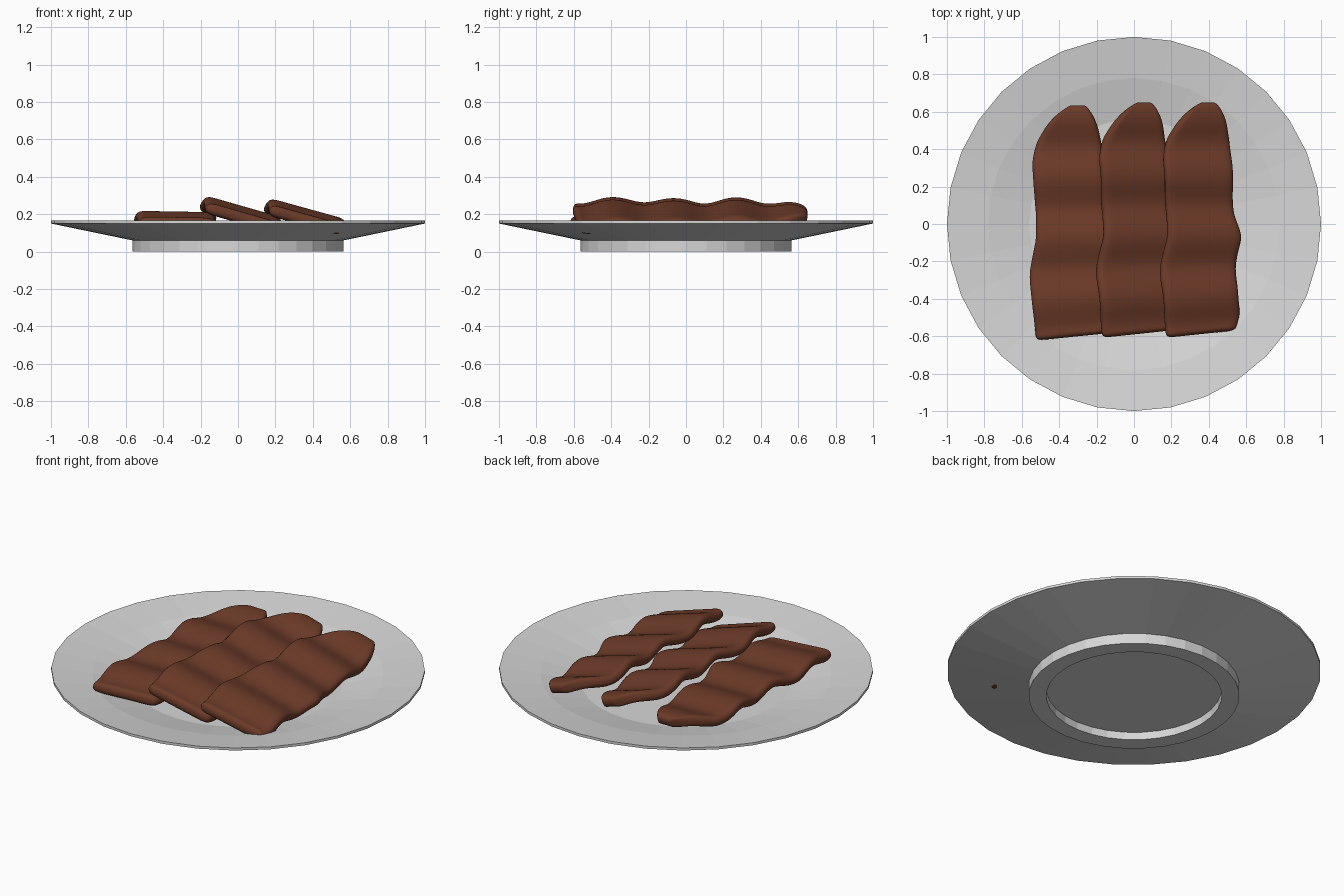
import bpy, bmesh, math
from mathutils import Matrix

if "Cube" in bpy.data.objects:
    bpy.data.objects.remove(bpy.data.objects["Cube"])


def material(name, rgb):
    m = bpy.data.materials.new(name)
    m.diffuse_color = (*rgb, 1)
    m.use_nodes = True
    m.node_tree.nodes["Principled BSDF"].inputs["Base Color"].default_value = m.diffuse_color
    return m


def make_object(name, bm, mat):
    bmesh.ops.recalc_face_normals(bm, faces=bm.faces)
    me = bpy.data.meshes.new(name)
    bm.to_mesh(me)
    bm.free()
    me.materials.append(mat)
    ob = bpy.data.objects.new(name, me)
    bpy.context.collection.objects.link(ob)
    return ob


porcelain = material("off_white", (0.68, 0.68, 0.68))
brown = material("meat_brown", (0.15, 0.043, 0.021))

# Plate: one profile (radius, height) turned round z, 32 flat sides
SIDES = 32
PROFILE = [(0.47, 0.045), (0.47, 0.0), (0.565, 0.0), (0.565, 0.06),
           (1.0, 0.15), (1.0, 0.165), (0.78, 0.135), (0.56, 0.085)]
bm = bmesh.new()
rings = []
for r, z in PROFILE:
    rings.append([bm.verts.new((r * math.cos(2 * math.pi * i / SIDES),
                                r * math.sin(2 * math.pi * i / SIDES), z))
                  for i in range(SIDES)])
for a, b in zip(rings, rings[1:]):
    for i in range(SIDES):
        j = (i + 1) % SIDES
        bm.faces.new((a[i], a[j], b[j], b[i]))
bm.faces.new(rings[0])
bm.faces.new(rings[-1])
make_object("plate", bm, porcelain)

# Slice outline: (y, left x, right x)
OUTLINE = [(-0.59, -0.19, 0.20), (-0.5, -0.20, 0.222), (-0.4, -0.213, 0.205),
           (-0.25, -0.228, 0.198), (-0.15, -0.21, 0.21), (-0.07, -0.193, 0.225),
           (0.05, -0.19, 0.188), (0.2, -0.203, 0.178), (0.35, -0.213, 0.173),
           (0.45, -0.188, 0.163), (0.55, -0.13, 0.14), (0.61, -0.07, 0.11),
           (0.65, -0.005, 0.075)]


def edges_at(y):
    for (y0, l0, r0), (y1, l1, r1) in zip(OUTLINE, OUTLINE[1:]):
        if y <= y1 + 1e-6:
            t = (y - y0) / (y1 - y0)
            return l0 + t * (l1 - l0), r0 + t * (r1 - r0)


def meat_slice(name, x, y, z, tilt):
    """Wavy sheet, thickened and rounded, leaning on its neighbour."""
    rows, cols = 31, 6
    bm = bmesh.new()
    grid = []
    for k in range(rows + 1):
        py = -0.59 + 1.24 * k / rows
        left, right = edges_at(py)
        wave = 0.017 * math.cos(2 * math.pi * (py + 0.06) / 0.325)
        skew = 0.04 * max(0, -py / 0.59)      # slanted front end
        row = []
        for c in range(cols + 1):
            u = c / cols
            row.append(bm.verts.new((left + u * (right - left),
                                     py + skew * (u - 0.5), wave)))
        grid.append(row)
    for a, b in zip(grid, grid[1:]):
        for c in range(cols):
            bm.faces.new((a[c], a[c + 1], b[c + 1], b[c]))
    bm.transform(Matrix.Translation((x, y, z)) @ Matrix.Rotation(tilt, 4, 'Y'))
    ob = make_object(name, bm, brown)
    solid = ob.modifiers.new("thickness", 'SOLIDIFY')
    solid.thickness = 0.062
    solid.offset = 0
    sub = ob.modifiers.new("rounding", 'SUBSURF')
    sub.levels = sub.render_levels = 2
    ob.data.polygons.foreach_set("use_smooth", [True] * len(ob.data.polygons))


# Three overlapping slices
meat_slice("left_slice", -0.335, -0.015, 0.168, math.radians(1))
meat_slice("middle_slice", 0.015, 0.0, 0.198, math.radians(16))
meat_slice("right_slice", 0.357, 0.0, 0.186, math.radians(15.5))
